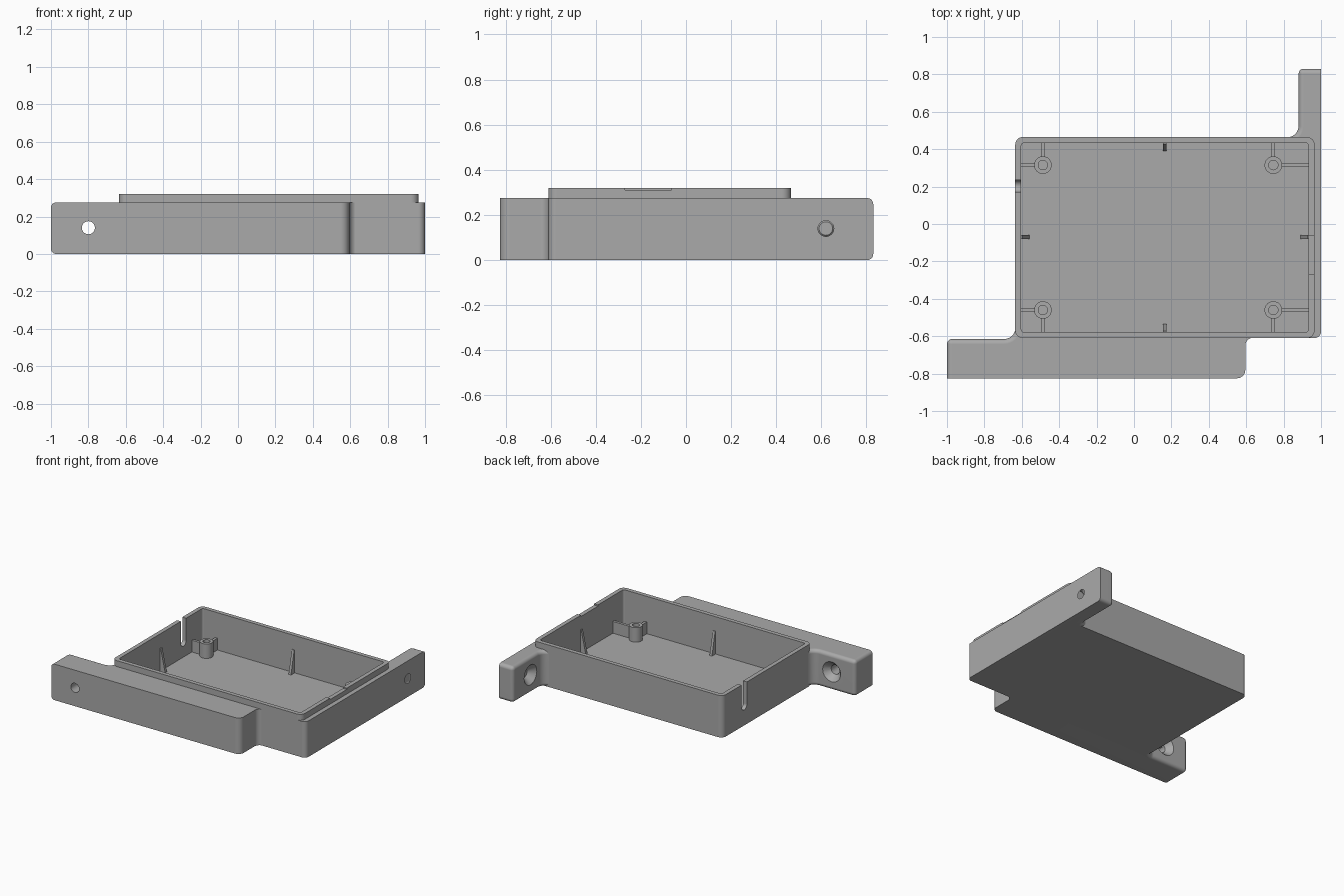
import bpy, bmesh, math
from mathutils import Vector, Matrix

cube = bpy.data.objects.get("Cube")
if cube:
    bpy.data.objects.remove(cube, do_unlink=True)

grey = bpy.data.materials.new("matte_grey")
grey.use_nodes = True
grey.diffuse_color = (0.4, 0.4, 0.4, 1)
grey.node_tree.nodes["Principled BSDF"].inputs["Base Color"].default_value = (0.4, 0.4, 0.4, 1)

ARM_TOP, RIM, FLOOR = 0.275, 0.32, 0.035
X0, X1, Y0, Y1 = -0.635, 0.965, -0.61, 0.465
WALL = 0.032


def add_object(name, bm):
    bmesh.ops.recalc_face_normals(bm, faces=bm.faces)
    mesh = bpy.data.meshes.new(name)
    bm.to_mesh(mesh)
    bm.free()
    mesh.materials.append(grey)
    obj = bpy.data.objects.new(name, mesh)
    bpy.context.collection.objects.link(obj)
    return obj


def rounded(points, steps=8):
    """Outline with an arc at every corner that has a radius."""
    out = []
    for i, (x, y, r) in enumerate(points):
        p = Vector((x, y))
        if r == 0:
            out.append(p)
            continue
        a = (Vector(points[i - 1][:2]) - p).normalized()
        b = (Vector(points[(i + 1) % len(points)][:2]) - p).normalized()
        centre = p + (a + b) * r
        for k in range(steps + 1):
            t = k / steps * math.pi / 2
            out.append(centre - b * r * math.cos(t) - a * r * math.sin(t))
    return out


def prism(name, points, z0, z1, soft=None):
    """Extruded outline; edges chosen by soft(edge) get a round bevel."""
    bm = bmesh.new()
    base = bm.faces.new([bm.verts.new((p.x, p.y, z0)) for p in rounded(points)])
    new = bmesh.ops.extrude_face_region(bm, geom=[base])["geom"]
    bmesh.ops.translate(bm, vec=(0, 0, z1 - z0),
                        verts=[v for v in new if isinstance(v, bmesh.types.BMVert)])
    bmesh.ops.recalc_face_normals(bm, faces=bm.faces)
    if soft:
        bmesh.ops.bevel(bm, geom=[e for e in bm.edges if soft(e)], offset=0.027,
                        segments=5, profile=0.5, affect='EDGES')
    return add_object(name, bm)


def rect(x0, x1, y0, y1, r=0):
    return [(x0, y0, r), (x1, y0, r), (x1, y1, r), (x0, y1, r)]


def cylinder(name, r1, r2, start, direction, length):
    bm = bmesh.new()
    d = Vector(direction)
    turn = d.to_track_quat('Z', 'Y').to_matrix().to_4x4()
    place = Matrix.Translation(Vector(start) + d * length / 2) @ turn
    bmesh.ops.create_cone(bm, cap_ends=True, segments=32, radius1=r1, radius2=r2,
                          depth=length, matrix=place)
    return add_object(name, bm)


def combine(target, other, operation):
    other.hide_render = True
    mod = target.modifiers.new("cut", 'BOOLEAN')
    mod.operation, mod.object, mod.solver = operation, other, 'EXACT'
    bpy.context.view_layer.objects.active = target
    bpy.ops.object.modifier_apply(modifier=mod.name)
    bpy.data.objects.remove(other, do_unlink=True)


def edge_info(e):
    a, b = (v.co for v in e.verts)
    return (a + b) / 2, abs(a.z - b.z) > 0.01


# Edges softened on the free end and inner side of each arm
def front_soft(e):
    m, upright = edge_info(e)
    return m.y > -0.82 and m.x < (-0.99 if upright else -0.63)


def back_soft(e):
    m, upright = edge_info(e)
    return m.x < 0.99 and m.y > (0.82 if upright else 0.463)


# Tray shell with both mounting arms
tray = prism("tray", rect(X0, X1, Y0, Y1, 0.04), 0, RIM)
front_arm = prism("front_arm", [
    (-1, -0.825, 0), (0.595, -0.825, 0.045), (0.595, -0.609, 0.04), (0.66, -0.609, 0),
    (0.66, -0.595, 0), (-0.6, -0.595, 0), (-0.6, -0.55, 0), (-0.634, -0.55, 0),
    (-0.634, -0.615, 0.06), (-1, -0.615, 0)], 0, ARM_TOP, front_soft)
back_arm = prism("back_arm", [
    (1, Y0, 0.035), (1, 0.83, 0), (0.88, 0.83, 0), (0.88, 0.464, 0.06),
    (0.81, 0.464, 0), (0.81, 0.43, 0), (0.9, 0.43, 0), (0.9, Y0, 0)], 0, ARM_TOP, back_soft)
combine(tray, front_arm, 'UNION')
combine(tray, back_arm, 'UNION')

# Cavity, cable slot and shallow rim notch
IX0, IX1, IY0, IY1 = X0 + WALL, X1 - WALL, Y0 + WALL, Y1 - WALL
cuts = [
    prism("cavity_cutter", rect(IX0, IX1, IY0, IY1, 0.015), FLOOR, 0.5),
    prism("slot_cutter", rect(-0.7, -0.59, 0.172, 0.235), 0.15, 0.5),
    cylinder("slot_end_cutter", 0.0315, 0.0315, (-0.7, 0.2035, 0.15), (1, 0, 0), 0.11),
    prism("notch_cutter", rect(0.92, 1.1, -0.27, -0.065), 0.31, 0.5),
]
# Countersunk screw holes through the arms
for start, d, depth in (((-0.8, -0.615, 0.14), (0, -1, 0), 0.3),
                        ((0.88, 0.62, 0.14), (1, 0, 0), 0.2)):
    cuts.append(cylinder("screw_cutter", 0.035, 0.035, start, d, depth))
    lip = Vector(start) - Vector(d) * 0.01
    cuts.append(cylinder("countersink_cutter", 0.085, 0.03, lip, d, 0.06))
for c in cuts:
    combine(tray, c, 'DIFFERENCE')
parts = [tray]

# Screw bosses with two support ribs each
for sx, bx, wx in (("right", -0.487, IX0), ("left", 0.745, IX1)):
    for sy, by, wy in (("back", 0.315, IY1), ("front", -0.46, IY0)):
        tag = sy + "_" + sx
        boss = cylinder("boss_" + tag, 0.047, 0.047, (bx, by, 0.03), (0, 0, 1), 0.115)
        combine(boss, cylinder("bore_cutter", 0.025, 0.025, (bx, by, 0.05), (0, 0, 1), 0.2),
                'DIFFERENCE')
        xs = sorted((bx + math.copysign(0.04, wx - bx), wx + math.copysign(0.005, wx)))
        ys = sorted((by + math.copysign(0.04, wy - by), wy + math.copysign(0.005, wy)))
        parts += [boss,
                  prism("side_rib_" + tag, rect(*xs, by - 0.01, by + 0.01), 0.03, 0.125),
                  prism("end_rib_" + tag, rect(bx - 0.01, bx + 0.01, *ys), 0.03, 0.125)]

# Triangular gussets at the middle of each wall
for side, x, y, angle in (("back", 0.165, IY1, -90), ("front", 0.165, IY0, 90),
                          ("right", IX0, -0.07, 0), ("left", IX1, -0.07, 180)):
    bm = bmesh.new()
    tri = [bm.verts.new(p) for p in ((-0.005, -0.01, 0.03), (0.045, -0.01, 0.03),
                                     (0.005, -0.01, 0.21), (-0.005, -0.01, 0.21))]
    new = bmesh.ops.extrude_face_region(bm, geom=[bm.faces.new(tri)])["geom"]
    bmesh.ops.translate(bm, vec=(0, 0.02, 0),
                        verts=[v for v in new if isinstance(v, bmesh.types.BMVert)])
    bm.transform(Matrix.Translation((x, y, 0)) @ Matrix.Rotation(math.radians(angle), 4, 'Z'))
    parts.append(add_object("gusset_" + side, bm))

# Smooth the rounded areas, keep flat faces crisp
for obj in parts:
    bpy.ops.object.select_all(action='DESELECT')
    obj.select_set(True)
    bpy.context.view_layer.objects.active = obj
    bpy.ops.object.shade_smooth_by_angle(angle=math.radians(30))
    weighted = obj.modifiers.new("even_shading", 'WEIGHTED_NORMAL')
    weighted.keep_sharp = True
